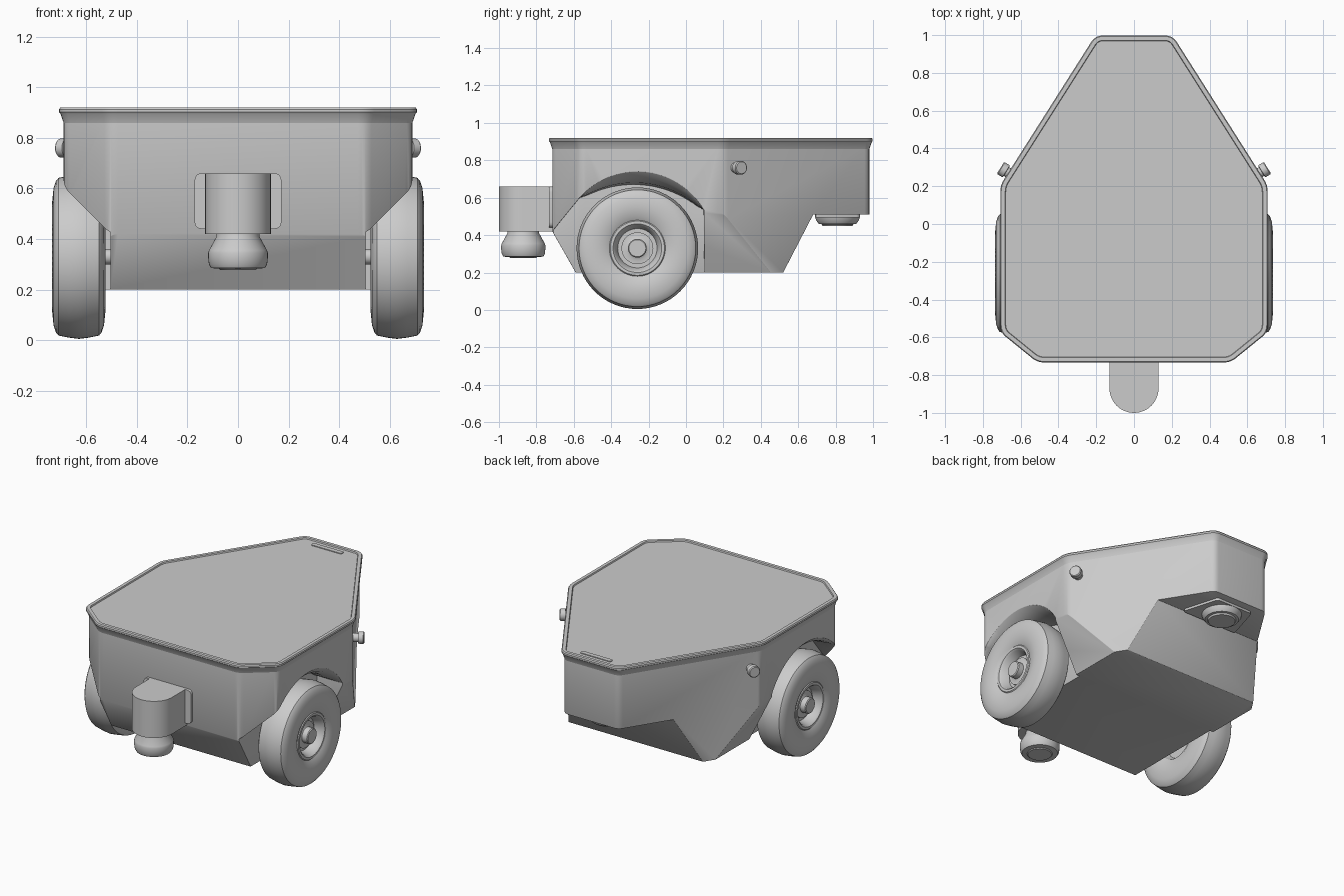
import bpy, bmesh, math
from mathutils import Vector, Matrix

cube = bpy.data.objects.get("Cube")
if cube:
    bpy.data.objects.remove(cube)

grey = bpy.data.materials.new("plain grey")
grey.use_nodes = True
COLOUR = (0.6, 0.6, 0.6, 1)
grey.diffuse_color = COLOUR
grey.node_tree.nodes["Principled BSDF"].inputs["Base Color"].default_value = COLOUR


def finish(name, bm, angle=32):
    bmesh.ops.recalc_face_normals(bm, faces=bm.faces)
    mesh = bpy.data.meshes.new(name)
    bm.to_mesh(mesh)
    bm.free()
    mesh.materials.append(grey)
    ob = bpy.data.objects.new(name, mesh)
    bpy.context.collection.objects.link(ob)
    smooth(ob, angle)
    return ob


def smooth(ob, angle=32):
    bpy.ops.object.select_all(action='DESELECT')
    ob.select_set(True)
    bpy.context.view_layer.objects.active = ob
    bpy.ops.object.shade_smooth_by_angle(angle=math.radians(angle))


def loft(rings, bm=None):
    """Skin a stack of equal-length rings and cap both ends."""
    bm = bm or bmesh.new()
    rows = [[bm.verts.new(p) for p in ring] for ring in rings]
    n = len(rows[0])
    for a, b in zip(rows, rows[1:]):
        for i in range(n):
            j = (i + 1) % n
            bm.faces.new((a[i], a[j], b[j], b[i]))
    bm.faces.new(rows[0])
    bm.faces.new(rows[-1])
    return bm


def lathe(name, profile, matrix, steps=48):
    """Turn (radius, height) pairs around local z; ends must not be at radius 0."""
    rings = [[(r * math.cos(t), r * math.sin(t), h)
              for t in (math.tau * i / steps for i in range(steps))] for r, h in profile]
    bm = loft(rings)
    bm.transform(matrix)
    return finish(name, bm)


def rounded(points, d, seg=4):
    """Round every corner of a polygon."""
    out = []
    for i, p in enumerate(points):
        p, a, b = (Vector(v) for v in (p, points[i - 1], points[(i + 1) % len(points)]))
        a, b = p + (a - p).normalized() * d, p + (b - p).normalized() * d
        for k in range(seg + 1):
            t = k / seg
            out.append(a * (1 - t) ** 2 + p * 2 * t * (1 - t) + b * t * t)
    return out


def offset(points, d):
    """Grow a counter-clockwise polygon by d."""
    out = []
    for i, p in enumerate(points):
        u = (p - points[i - 1]).normalized()
        v = (points[(i + 1) % len(points)] - p).normalized()
        m = (Vector((u.y, -u.x)) + Vector((v.y, -v.x))).normalized()
        out.append(p + m * d / max(0.3, m.dot(Vector((u.y, -u.x)))))
    return out


def ring(points, z):
    return [(p[0], p[1], z) for p in points]


# Plan outline shared by body and lid
half = [(0.505, -0.715), (0.69, -0.565), (0.69, 0.2), (0.195, 0.98)]
plan = rounded(half + [(-x, y) for x, y in reversed(half)], 0.03)

# Body: prism trimmed by sloping planes at the front and lower sides
bm = loft([ring(plan, 0.2), ring(plan, 0.87)])
planes = [((0, -0.59, 0.2), (0, -0.22, -0.125))]
planes += [((s * 0.53, 0, 0.2), (s * 0.32, 0, -0.16)) for s in (1, -1)]
for co, no in planes:
    cut = bmesh.ops.bisect_plane(bm, geom=bm.verts[:] + bm.edges[:] + bm.faces[:],
                                 plane_co=co, plane_no=no, clear_outer=True)
    edges = [e for e in cut["geom_cut"] if isinstance(e, bmesh.types.BMEdge)]
    bmesh.ops.contextual_create(bm, geom=edges)
body = finish("body", bm)

# Cutters: rear underside notch and the two flared wheel wells
cutters = []
notch = [(0.468, 0.1), (0.68, 0.51), (1.1, 0.51), (1.1, 0.1)]
cutters.append(finish("notch_cutter", loft([[(x, y, z) for y, z in notch] for x in (-1, 1)])))


def well(x, tuck):
    pts = [(-0.8, 0.1), (-0.8, 0.315), (-0.715, 0.42)]
    for k in range(25):
        u = k / 24
        t = math.radians(139 - 109 * u)
        r = 0.41 - tuck * math.sin(math.pi * u) ** 0.7
        pts.append((-0.26 + r * math.cos(t), 0.33 + r * math.sin(t)))
    return [(x, y, z) for y, z in pts + [(0.1, 0.1)]]


for s in (1, -1):
    rings = [well(s * 0.505, 0.07), well(s * 0.6, 0.06), well(s * 0.66, 0.03),
             well(s * 0.69, 0), well(s * 0.8, 0)]
    cutters.append(finish("well_cutter", loft(rings)))

for c in cutters:
    mod = body.modifiers.new("cut", 'BOOLEAN')
    mod.operation, mod.solver, mod.object = 'DIFFERENCE', 'EXACT', c
bev = body.modifiers.new("soft_edges", 'BEVEL')
bev.width, bev.segments, bev.limit_method = 0.008, 2, 'ANGLE'
bev.angle_limit = math.radians(35)
baked = bpy.data.meshes.new_from_object(
    body.evaluated_get(bpy.context.evaluated_depsgraph_get()))
body.modifiers.clear()
body.data = baked
smooth(body)
for c in cutters:
    bpy.data.objects.remove(c)

# Lid: flared lip around a slightly sunken deck
lip = [(-0.02, 0.855), (0, 0.86), (0.012, 0.895), (0.018, 0.902), (0.018, 0.913), (0.013, 0.92),
       (-0.008, 0.92), (-0.011, 0.912)]
finish("lid", loft([ring(offset(plan, d), z) for d, z in lip]))

# Thin latch plate at the back of the deck
latch = rounded([(-0.11, 0.91), (0.11, 0.91), (0.11, 0.94), (-0.11, 0.94)], 0.01)
finish("latch_plate", loft([ring(latch, 0.91), ring(latch, 0.917)]))

# Wheels with tyre, dished rim and hub, plus axles
tyre = [(0.03, -0.05), (0.12, -0.05), (0.14, -0.085), (0.17, -0.1), (0.22, -0.105), (0.27, -0.1),
        (0.3, -0.09), (0.312, -0.08), (0.32, -0.04), (0.325, 0), (0.32, 0.04), (0.312, 0.08),
        (0.3, 0.09), (0.27, 0.1), (0.22, 0.105), (0.17, 0.095), (0.15, 0.085), (0.145, 0.09),
        (0.13, 0.09), (0.12, 0.08), (0.105, 0.03), (0.085, 0.03), (0.085, 0.045), (0.06, 0.045),
        (0.05, 0.05), (0.05, 0.085), (0.045, 0.09)]
for s, side in ((1, "left"), (-1, "right")):
    turn = Matrix.Translation((s * 0.63, -0.26, 0.33)) @ Matrix.Rotation(s * math.pi / 2, 4, 'Y')
    lathe(side + "_wheel", tyre, turn, 64)
    lathe(side + "_axle", [(0.03, -0.2), (0.03, 0.0)], turn, 24)

    # Round side sensor on the slanted rear wall
    aim = Vector((s * 0.85, 0.53, 0)).to_track_quat('Z', 'Y').to_matrix().to_4x4()
    lathe(side + "_side_sensor",
          [(0.027, -0.03), (0.027, 0.03), (0.037, 0.032), (0.037, 0.062), (0.032, 0.067)],
          Matrix.Translation((s * 0.65, 0.262, 0.76)) @ aim, 32)

# Front sensor: mounting pad, rounded housing and downward lens
pad = rounded([(-0.172, 0.44), (0.172, 0.44), (0.172, 0.66), (-0.172, 0.66)], 0.03)
finish("sensor_pad", loft([[(x, y, z) for x, z in pad] for y in (-0.7, -0.732)]))
arc = [(0.13 * math.cos(t), -0.87 - 0.13 * math.sin(t))
       for t in (math.pi * k / 24 for k in range(25))]
housing = [(0.13, -0.7)] + arc + [(-0.13, -0.7)]
finish("sensor_housing", loft([ring(housing, 0.42), ring(housing, 0.66)]))
lathe("front_lens", [(0.085, 0.43), (0.085, 0.41), (0.115, 0.355), (0.118, 0.345), (0.118, 0.325),
                     (0.115, 0.3), (0.107, 0.285), (0.075, 0.283), (0.07, 0.278)],
      Matrix.Translation((0, -0.87, 0)))

# Rear underside sensor: tapered plate and lens
plate = rounded([(-0.2, 0.69), (0.2, 0.69), (0.13, 0.93), (-0.13, 0.93)], 0.02)
finish("rear_sensor_plate", loft([ring(plate, 0.52), ring(plate, 0.495)]))
lathe("rear_lens", [(0.12, 0.5), (0.115, 0.48), (0.1, 0.46), (0.085, 0.458), (0.08, 0.448)],
      Matrix.Translation((0, 0.81, 0)))
